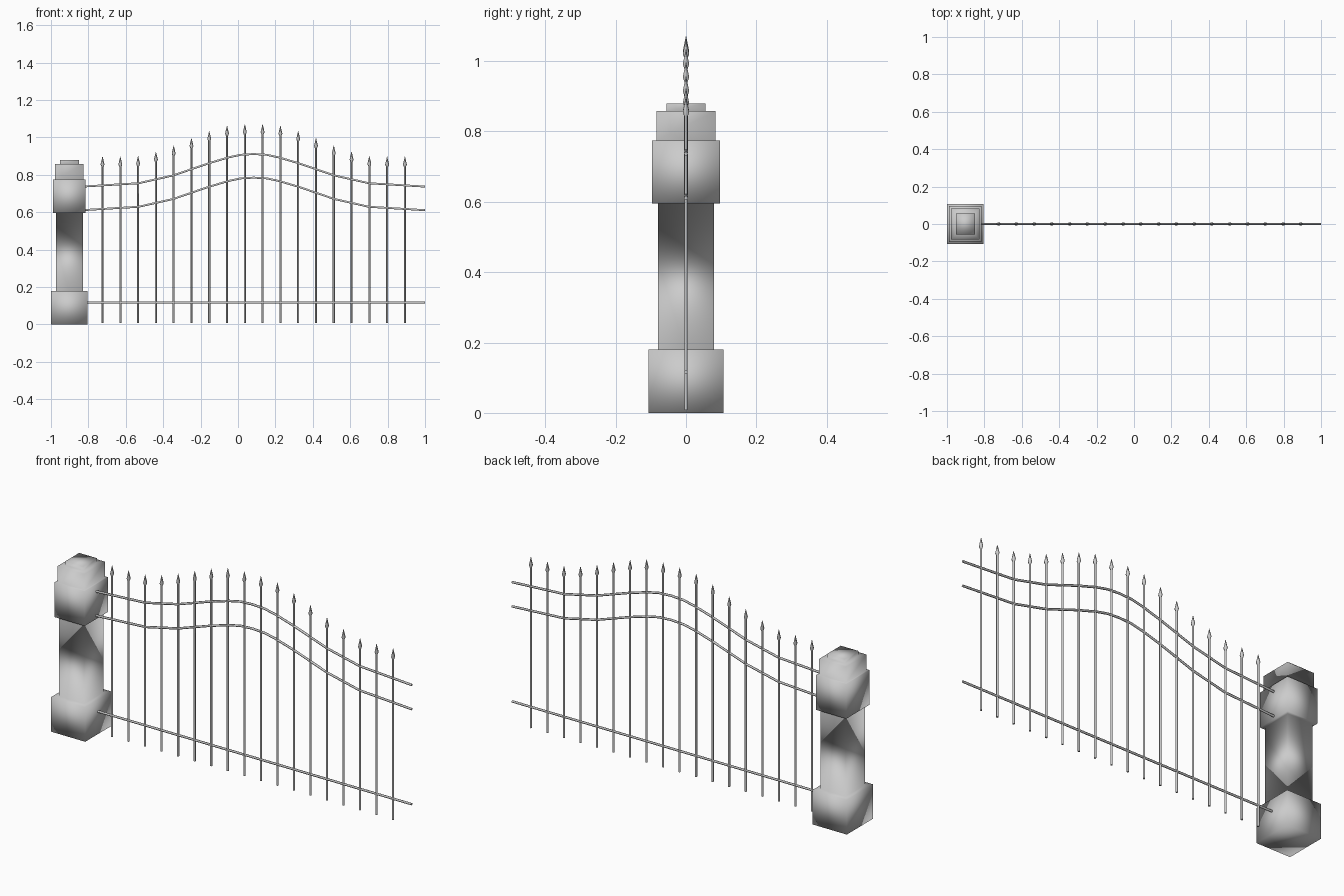
import bpy, bmesh, math

if "Cube" in bpy.data.objects:
    bpy.data.objects.remove(bpy.data.objects["Cube"])

PILLAR_X = -0.902   # pillar axis
ARCH_X = 0.084      # symmetry axis of the arched fence


def add_object(name, bm, angle=None):
    bmesh.ops.remove_doubles(bm, verts=bm.verts, dist=1e-6)
    bmesh.ops.recalc_face_normals(bm, faces=bm.faces)
    for f in bm.faces:
        f.smooth = True
    mesh = bpy.data.meshes.new(name)
    bm.to_mesh(mesh)
    bm.free()
    ob = bpy.data.objects.new(name, mesh)
    bpy.context.collection.objects.link(ob)
    if angle:
        bpy.ops.object.select_all(action='DESELECT')
        bpy.context.view_layer.objects.active = ob
        ob.select_set(True)
        bpy.ops.object.shade_smooth_by_angle(angle=math.radians(angle))
    return ob


def skin(bm, rings):
    """Bridge successive point rings and cap both ends."""
    loops = [[bm.verts.new(p) for p in ring] for ring in rings]
    n = len(loops[0])
    for a, b in zip(loops, loops[1:]):
        for i in range(n):
            j = (i + 1) % n
            bm.faces.new((a[i], a[j], b[j], b[i]))
    bm.faces.new(loops[0])
    bm.faces.new(loops[-1])


def circle(x, z, r, sides=6):
    return [(x + r * math.cos(2 * math.pi * i / sides),
             r * math.sin(2 * math.pi * i / sides), z) for i in range(sides)]


# Stepped masonry pillar: half width x, half depth y, bottom, top
tiers = [(0.098, 0.107, 0.0, 0.18), (0.072, 0.079, 0.18, 0.595),
         (0.087, 0.096, 0.595, 0.775), (0.077, 0.084, 0.775, 0.858),
         (0.051, 0.056, 0.858, 0.88)]
rings = []
for hx, hy, z0, z1 in tiers:
    for z in (z0, z1):
        rings.append([(PILLAR_X + sx * hx, sy * hy, z)
                      for sx, sy in ((-1, -1), (1, -1), (1, 1), (-1, 1))])
bm = bmesh.new()
skin(bm, rings)
add_object("pillar", bm)

# Pickets with spear heads, heights mirrored about the arch centre
half = [0.897, 0.897, 0.90, 0.923, 0.956, 0.996, 1.033, 1.062, 1.07]
bm = bmesh.new()
for i, tip in enumerate(half + half[::-1]):
    x = ARCH_X + (i - 8.5) * 0.0951
    skin(bm, [circle(x, z, r) for z, r in (
        (0.008, 0.0055), (tip - 0.054, 0.0055), (tip - 0.042, 0.0105),
        (tip, 0.0008))])
add_object("pickets", bm, 65)


def rail(name, points):
    cu = bpy.data.curves.new(name, 'CURVE')
    cu.dimensions = '3D'
    cu.bevel_depth = 0.0058
    cu.bevel_resolution = 1
    cu.use_fill_caps = True
    sp = cu.splines.new('POLY')
    sp.points.add(len(points) - 1)
    for p, (x, z) in zip(sp.points, points):
        p.co = (x, 0, z, 1)
    ob = bpy.data.objects.new(name, cu)
    bpy.context.collection.objects.link(ob)


# Straight bottom rail and two parallel arched rails
rail("bottom_rail", [(-0.82, 0.117), (1.0, 0.117)])
arch = [(0.916, 0.737), (0.616, 0.755), (0.43, 0.797), (0.24, 0.862),
        (0.135, 0.893), (0.07, 0.907), (0.0, 0.911)]
arch = [(-o, z) for o, z in arch] + [(o, z) for o, z in arch[-2::-1]]
for name, drop in (("upper_rail", 0), ("middle_rail", 0.126)):
    rail(name, [(ARCH_X + o, z - drop) for o, z in arch])
